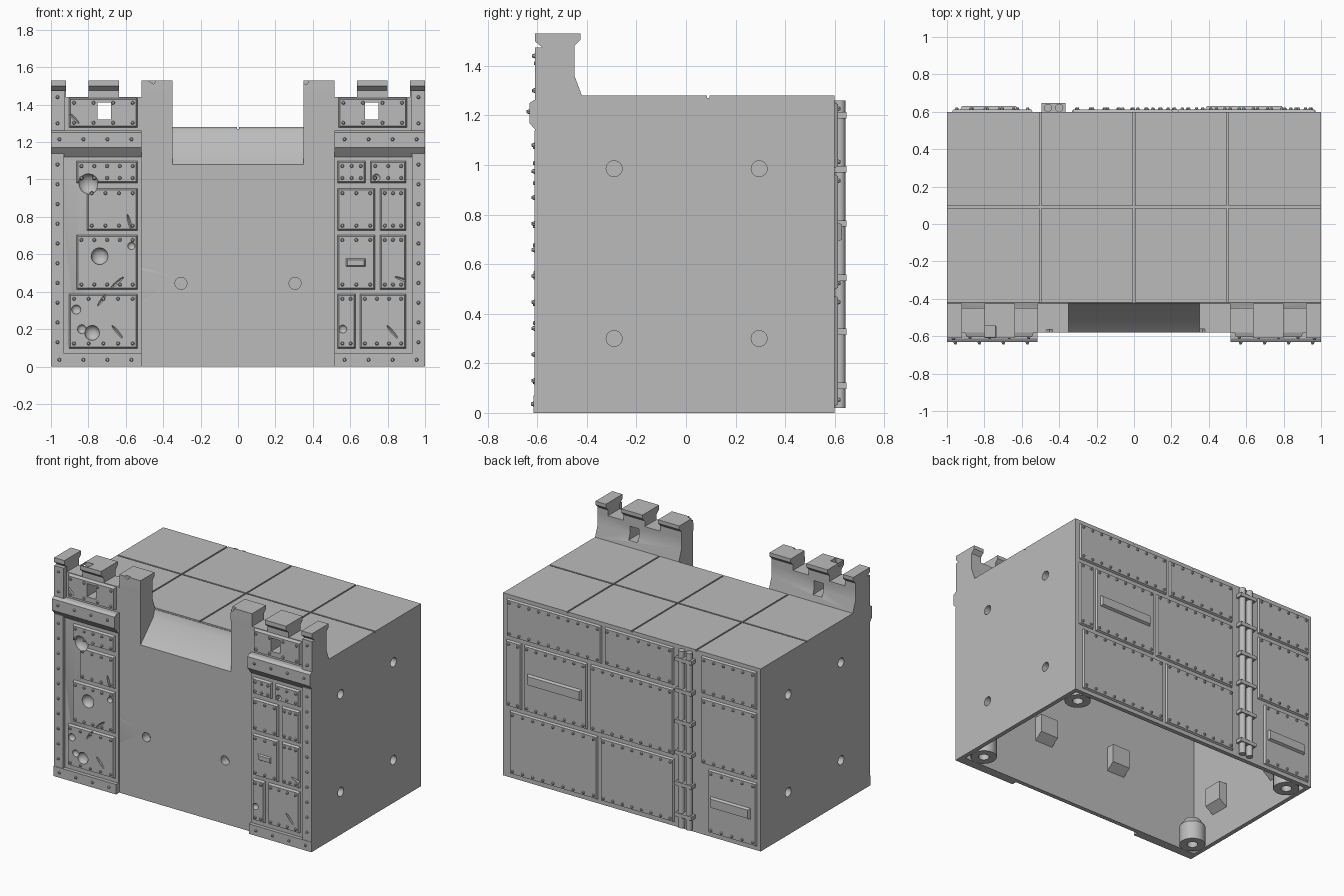
import bpy, bmesh, math
from mathutils import Matrix, Vector

cube = bpy.data.objects.get("Cube")
if cube:
    bpy.data.objects.remove(cube, do_unlink=True)

GREY = (0.5, 0.5, 0.5, 1)
stone = bpy.data.materials.new("stone grey")
stone.use_nodes = True
stone.diffuse_color = GREY
stone.node_tree.nodes["Principled BSDF"].inputs["Base Color"].default_value = GREY


# ---- helpers ----
def box(bm, x0, x1, y0, y1, z0, z1):
    mid = Vector((x0 + x1, y0 + y1, z0 + z1)) / 2
    size = (abs(x1 - x0), abs(y1 - y0), abs(z1 - z0), 1)
    return bmesh.ops.create_cube(bm, size=1, matrix=Matrix.Translation(mid) @ Matrix.Diagonal(size))["verts"]


def plate(bm, x0, x1, z0, z1, y0, y1, slope=0.01):
    """Raised plate from y0 out to y1 with sloping rims."""
    mx, mz = (x0 + x1) / 2, (z0 + z1) / 2
    for v in box(bm, x0, x1, y0, y1, z0, z1):
        if abs(v.co.y - y1) < 1e-5:
            v.co.x -= math.copysign(slope, v.co.x - mx)
            v.co.z -= math.copysign(slope, v.co.z - mz)


def prism(bm, profile, x0, x1):
    """Extrude a (y, z) profile along x."""
    face = bm.faces.new([bm.verts.new((x0, y, z)) for y, z in profile])
    out = bmesh.ops.extrude_face_region(bm, geom=[face])["geom"]
    bmesh.ops.translate(bm, vec=(x1 - x0, 0, 0), verts=[g for g in out if isinstance(g, bmesh.types.BMVert)])


def rod(bm, centre, r1, r2, length, axis, sides):
    rot = Vector((0, 0, 1)).rotation_difference(Vector(axis)).to_matrix().to_4x4()
    bmesh.ops.create_cone(bm, cap_ends=True, segments=sides, radius1=r1, radius2=r2, depth=length,
                          matrix=Matrix.Translation(centre) @ rot)


def rivet(bm, x, y, z):
    side = math.copysign(1, y)
    rod(bm, (x, y + side * 0.004, z), 0.011, 0.006, 0.014, (0, side, 0), 8)


def rivet_row(bm, x0, x1, z0, z1, y, count):
    for i in range(count):
        t = i / max(count - 1, 1)
        rivet(bm, x0 + (x1 - x0) * t, y, z0 + (z1 - z0) * t)


def riveted_plate(bm, rivets, x0, x1, z0, z1, y0, y1, gap):
    plate(bm, x0, x1, z0, z1, y0, y1)
    n = max(2, round((x1 - x0) / gap) + 1)
    for z in (z0 + 0.028, z1 - 0.028):
        rivet_row(rivets, x0 + 0.028, x1 - 0.028, z, z, y1, n)


def finish(name, bm):
    bmesh.ops.recalc_face_normals(bm, faces=bm.faces)
    mesh = bpy.data.meshes.new(name)
    bm.to_mesh(mesh)
    bm.free()
    mesh.materials.append(stone)
    ob = bpy.data.objects.new(name, mesh)
    bpy.context.collection.objects.link(ob)
    return ob


def carve(targets, cutter):
    cutter.hide_render = True
    for ob in targets:
        mod = ob.modifiers.new("carve", "BOOLEAN")
        mod.operation, mod.object, mod.solver, mod.use_self = "DIFFERENCE", cutter, "EXACT", True
        bpy.context.view_layer.update()
        ev = ob.evaluated_get(bpy.context.evaluated_depsgraph_get())
        mesh = bpy.data.meshes.new_from_object(ev)
        ob.modifiers.clear()
        ob.data = mesh
    bpy.data.objects.remove(cutter, do_unlink=True)


FRONT, BACK, ROOF = -0.58, 0.60, 1.27

# ---- hollow hull with a sloping sill ----
bm = bmesh.new()
box(bm, -1, 1, FRONT, BACK, 0, ROOF)
hull = finish("hull", bm)
bm = bmesh.new()
prism(bm, [(-0.55, -0.1), (-0.55, 1.04), (-0.4, 1.19), (-0.4, 1.24), (0.57, 1.24), (0.57, -0.1)], -0.97, 0.97)
carve([hull], finish("inside_cutter", bm))
bm = bmesh.new()
prism(bm, [(-0.7, 1.08), (FRONT, 1.08), (-0.44, 1.22), (-0.42, 1.28), (-0.42, 1.4), (-0.7, 1.4)], -0.35, 0.35)
carve([hull], finish("sill_cutter", bm))

# ---- roof slabs with narrow joints ----
bm = bmesh.new()
for i in range(4):
    for y0, y1 in ((-0.42, 0.085), (0.095, BACK)):
        x = -1 + i * 0.5
        box(bm, x + 0.005 * (i > 0), x + 0.5 - 0.005 * (i < 3), y0, y1, ROOF - 0.01, 1.28)
finish("roof_slabs", bm)

# ---- sockets behind the round holes ----
bm, holes = bmesh.new(), bmesh.new()
spots = [(x, FRONT, 0.445, 0, 1) for x in (-0.305, 0.305)]
spots += [(s, y, z, -s, 0) for s in (-1, 1) for y in (-0.29, 0.295) for z in (0.3, 0.985)]
for x, y, z, dx, dy in spots:
    c, n = Vector((x, y, z)), Vector((dx, dy, 0))
    a, b = c + n * 0.02, c + n * 0.09
    w = 0.07 * Vector((dy, dx, 0))
    for v in box(bm, *((a.x, b.x) if dx else (x - 0.07, x + 0.07)),
                 *((a.y, b.y) if dy else (y - 0.07, y + 0.07)), z - 0.1, z + 0.08):
        if v.co.z < z and (v.co - c).dot(n) > 0.05:
            v.co.z += 0.05
    rod(holes, c + n * 0.02, 0.032, 0.032, 0.08, n, 24)
sockets = finish("hole_sockets", bm)
carve([hull, sockets], finish("hole_cutter", holes))

# ---- corner feet ----
bm = bmesh.new()
foot = [(0, 0.12), (0.035, 0.12), (0.035, 0), (0.085, 0), (0.085, 0.13), (0.05, 0.18), (0, 0.18)]
for x in (-0.885, 0.885):
    for y in (-0.465, 0.485):
        vs = [bm.verts.new((x + r, y, z)) for r, z in foot]
        es = [bm.edges.new(p) for p in zip(vs, vs[1:])]
        bmesh.ops.spin(bm, geom=vs + es, cent=(x, y, 0), axis=(0, 0, 1), angle=math.tau, steps=24)
bmesh.ops.remove_doubles(bm, verts=bm.verts, dist=1e-4)
finish("corner_feet", bm)

# ---- parapets, merlons and the framing of both towers ----
low, merlon, frame, rivets, windows = (bmesh.new() for _ in range(5))
backing, panels = bmesh.new(), bmesh.new()
for s in (-1, 1):
    prism(low, [(FRONT, 1.26), (-0.42, 1.26), (-0.42, 1.28), (-0.45, 1.36), (-0.45, 1.44), (FRONT, 1.44)],
          s * 0.35, s)
    for a, b, lip in ((0.35, 0.515, 0), (0.635, 0.8, 0.03), (0.92, 1, 0.03)):
        prism(merlon, [(FRONT, 1.43), (-0.45, 1.43), (-0.45, 1.48), (-0.425, 1.505), (-0.425, 1.53),
                       (FRONT - lip, 1.53), (FRONT - lip, 1.5), (FRONT - 0.001, 1.475)], s * a, s * b)
    box(backing, s * 0.515, s, -0.59, -0.57, 0, 1.26)
    box(frame, s * 0.93, s, -0.612, -0.57, 0.06, 1.14)
    box(frame, s * 0.515, s, -0.615, -0.57, 0, 0.07)
    box(frame, s * 0.925, s, -0.61, -0.57, 1.25, 1.475)
    prism(frame, [(-0.57, 1.115), (-0.585, 1.115), (-0.632, 1.17), (-0.632, 1.25), (-0.612, 1.262), (-0.57, 1.262)],
          s * 0.515, s)
    rivet_row(rivets, s * 0.965, s * 0.965, 0.13, 1.08, -0.612, 10)
    rivet_row(rivets, s * 0.965, s * 0.965, 1.3, 1.44, -0.61, 2)
    rivet_row(rivets, s * 0.57, s * 0.955, 0.036, 0.036, -0.615, 4)
    rivet_row(rivets, s * 0.57, s * 0.955, 1.215, 1.215, -0.632, 4)
    x0, x1 = sorted((s * 0.535, s * 0.905))
    riveted_plate(panels, rivets, x0, x1, 1.275, 1.438, -0.575, -0.603, 0.11)
    box(windows, s * 0.68, s * 0.75, -0.7, -0.3, 1.32, 1.412)

# ---- tower front plates, row by row ----
rows = {(0.98, 1.1): [(-0.865, -0.535), (0.53, 0.685), (0.705, 0.9)],
        (0.725, 0.955): [(-0.81, -0.535), (0.53, 0.735), (0.757, 0.9)],
        (0.41, 0.705): [(-0.865, -0.535), (0.53, 0.735), (0.757, 0.9)],
        (0.095, 0.39): [(-0.905, -0.535), (0.53, 0.63), (0.65, 0.9)]}
for (z0, z1), spans in rows.items():
    for x0, x1 in spans:
        riveted_plate(panels, rivets, x0, x1, z0, z1, -0.585, -0.606, 0.085)
plate(panels, 0.575, 0.685, 0.53, 0.58, -0.6, -0.616)

low = finish("parapets", low)
merlon = finish("merlons", merlon)
backing = finish("tower_backing", backing)
panels = finish("tower_plates", panels)
finish("tower_frames", frame)
carve([low, panels], finish("window_cutter", windows))

# ---- battle damage: dents, gouges and broken merlon corners ----
dents = [(-0.8, 0.975, 0.055), (-0.74, 0.59, 0.045), (-0.78, 0.18, 0.04), (-0.865, 0.305, 0.025),
         (-0.835, 0.2, 0.024), (-0.57, 0.645, 0.02), (0.74, 1.01, 0.02), (0.56, 0.2, 0.022)]
gouges = [(-0.645, 0.185, 40), (0.825, 0.185, 40), (-0.58, 0.77, 15), (-0.725, 0.36, -35),
          (-0.645, 0.45, -50), (0.88, 0.465, 70), (-0.88, 1.33, 45)]
bm = bmesh.new()
for x, z, r in dents:
    bmesh.ops.create_uvsphere(bm, u_segments=20, v_segments=12, radius=r,
                              matrix=Matrix.Translation((x, -0.607, z)) @ Matrix.Diagonal((1, 0.8, 1, 1)))
for x, z, angle in gouges:
    bmesh.ops.create_uvsphere(bm, u_segments=6, v_segments=6, radius=1,
                              matrix=Matrix.Translation((x, -0.607, z))
                              @ Matrix.Rotation(math.radians(-angle), 4, "Y") @ Matrix.Diagonal((0.009, 0.014, 0.045, 1)))
carve([hull, backing, panels], finish("dent_cutter", bm))
bm = bmesh.new()
for x, y, size, turn in ((-0.768, -0.575, 0.06, 0.1), (-0.455, -0.58, 0.03, 0.6), (0.36, -0.58, 0.035, 0.5)):
    bmesh.ops.create_cube(bm, size=size, matrix=Matrix.Translation((x, y, 1.53)) @ Matrix.Rotation(turn, 4, "Y"))
carve([merlon], finish("chip_cutter", bm))

# ---- back plates ----
bm = bmesh.new()
back = {(0.985, 1.255): [(0.23, 0.97), (-0.33, 0.21), (-0.975, -0.54)],
        (0.495, 0.965): [(0.85, 0.975), (0.34, 0.835), (-0.33, 0.32), (-0.975, -0.54)],
        (0.025, 0.475): [(0.26, 0.945), (-0.335, 0.24), (-0.975, -0.595)]}
for (z0, z1), spans in back.items():
    for x0, x1 in spans:
        riveted_plate(bm, rivets, x0, x1, z0, z1, 0.595, 0.613, 0.085)
for x0, x1, z in ((0.38, 0.8, 0.73), (-0.93, -0.62, 0.25)):
    plate(bm, x0, x1, z - 0.04, z + 0.04, 0.61, 0.63)
finish("back_plates", bm)
finish("rivets", rivets)

# ---- twin pipes with brackets ----
bm = bmesh.new()
for x in (-0.46, -0.4):
    rod(bm, (x, 0.621, 0.64), 0.022, 0.022, 1.24, (0, 0, 1), 16)
for i in range(6):
    z = 0.11 + i * 0.218
    box(bm, -0.495, -0.365, 0.595, 0.647, z - 0.013, z + 0.013)
finish("back_pipes", bm)

# ---- smooth round parts, keep edges sharp ----
bpy.ops.object.select_all(action="DESELECT")
for ob in bpy.context.collection.objects:
    if ob.type == "MESH" and stone.name in ob.data.materials:
        ob.select_set(True)
        bpy.context.view_layer.objects.active = ob
bpy.ops.object.shade_smooth_by_angle(angle=math.radians(30))
